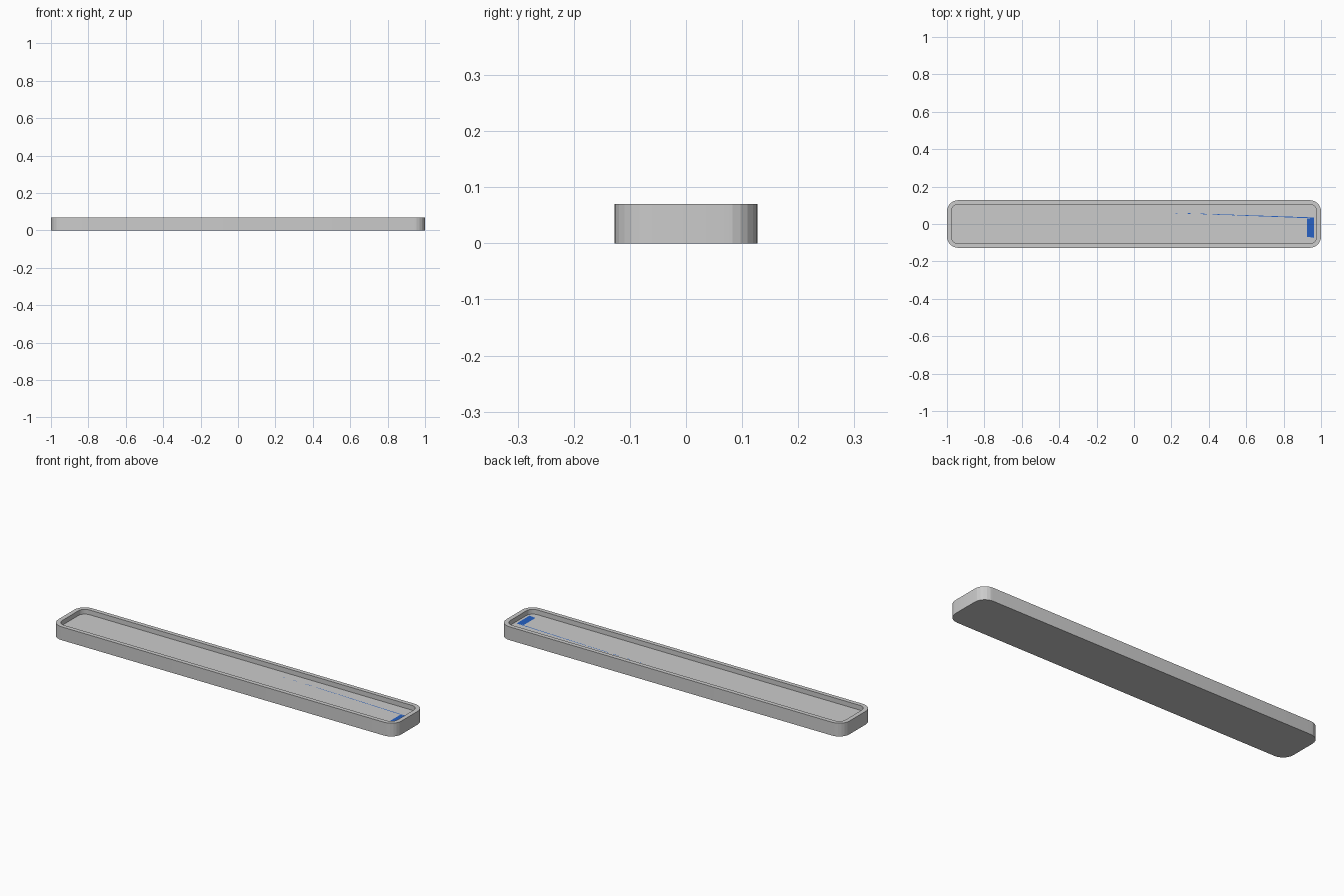
import bpy, bmesh, math

if "Cube" in bpy.data.objects:
    bpy.data.objects.remove(bpy.data.objects["Cube"])

RIM, FLOOR = 0.07, 0.045


def rounded_rect(hx, hy, r, seg=6):
    """Counter-clockwise outline of a rounded rectangle."""
    pts = []
    for i, (sx, sy) in enumerate(((1, 1), (-1, 1), (-1, -1), (1, -1))):
        for k in range(seg + 1):
            a = math.pi / 2 * (i + k / seg)
            pts.append((sx * (hx - r) + r * math.cos(a), sy * (hy - r) + r * math.sin(a)))
    return pts


def finish(name, bm):
    bmesh.ops.recalc_face_normals(bm, faces=bm.faces)
    me = bpy.data.meshes.new(name)
    bm.to_mesh(me)
    bm.free()
    ob = bpy.data.objects.new(name, me)
    bpy.context.collection.objects.link(ob)
    return ob


# Tray shell: outer wall, flat rim, inner wall and recessed floor
bm = bmesh.new()
outer = rounded_rect(1.0, 0.1275, 0.06)
inner = rounded_rect(0.977, 0.105, 0.038)
loops = [[bm.verts.new((x, y, z)) for x, y in pts]
         for pts, z in ((outer, 0), (outer, RIM), (inner, RIM), (inner, FLOOR))]
n = len(outer)
for lo, hi in zip(loops, loops[1:]):
    for i in range(n):
        j = (i + 1) % n
        bm.faces.new((lo[i], lo[j], hi[j], hi[i]))
bm.faces.new(loops[0][::-1])
bm.faces.new(loops[-1])
tray = finish("tray", bm)
bpy.context.view_layer.objects.active = tray
tray.select_set(True)
bpy.ops.object.shade_smooth_by_angle(angle=math.radians(10))

# Blue inlay on the floor: end bar, thin tapering line and trailing dashes
blue = bpy.data.materials.new("blue")
blue.diffuse_color = (0.02, 0.12, 0.55, 1)
blue.use_nodes = True
blue.node_tree.nodes["Principled BSDF"].inputs["Base Color"].default_value = blue.diffuse_color


def line_y(x):
    return 0.035 + (0.96 - x) * 0.034


bm = bmesh.new()
shapes = [[(0.925, -0.068), (0.963, -0.074), (0.963, 0.03), (0.925, 0.03)]]
for x0, x1, w in ((0.55, 0.963, 0.005), (0.42, 0.54, 0.003), (0.355, 0.39, 0.003),
                  (0.285, 0.305, 0.003), (0.222, 0.232, 0.003)):
    shapes.append([(x0, line_y(x0) - 0.003), (x1, line_y(x1) - w),
                   (x1, line_y(x1)), (x0, line_y(x0))])
for s in shapes:
    bm.faces.new([bm.verts.new((x, y, FLOOR + 0.0006)) for x, y in s])
inlay = finish("blue_inlay", bm)
inlay.data.materials.append(blue)
